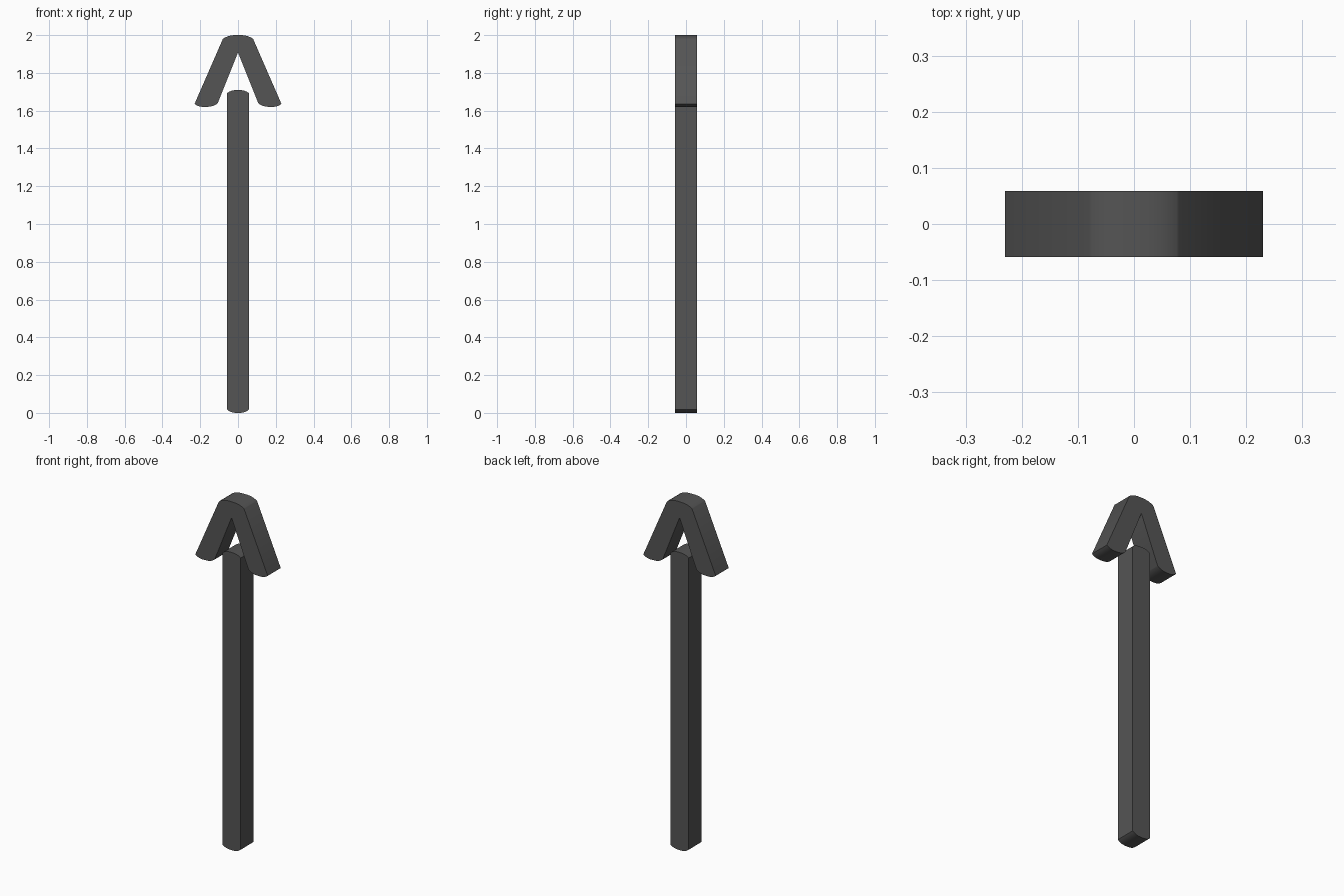
import bpy, bmesh, math

if "Cube" in bpy.data.objects:
    bpy.data.objects.remove(bpy.data.objects["Cube"])

HALF_DEPTH = 0.059


def cap(a, b, bulge):
    """Softly rounded end from point a to point b, bulging in z."""
    pts = []
    n = 10
    for i in range(n + 1):
        c = math.cos(math.pi * i / n)
        s = (1 - c) / 2
        pts.append((a[0] + (b[0] - a[0]) * s,
                    a[1] + (b[1] - a[1]) * s + bulge * (1 - abs(c) ** 3)))
    return pts


def extrude_profile(name, profile):
    """Extrude an xz outline evenly about y = 0."""
    bm = bmesh.new()
    face = bm.faces.new([bm.verts.new((x, -HALF_DEPTH, z)) for x, z in profile])
    ext = bmesh.ops.extrude_face_region(bm, geom=[face], use_keep_orig=True)
    for v in ext["geom"]:
        if isinstance(v, bmesh.types.BMVert):
            v.co.y = HALF_DEPTH
    bmesh.ops.recalc_face_normals(bm, faces=bm.faces[:])
    mesh = bpy.data.meshes.new(name)
    bm.to_mesh(mesh)
    bm.free()
    obj = bpy.data.objects.new(name, mesh)
    bpy.context.collection.objects.link(obj)
    bpy.ops.object.select_all(action='DESELECT')
    obj.select_set(True)
    bpy.context.view_layer.objects.active = obj
    bpy.ops.object.shade_smooth_by_angle(angle=math.radians(40))
    mat = bpy.data.materials.get("dark_grey") or bpy.data.materials.new("dark_grey")
    mat.diffuse_color = (0.09, 0.09, 0.09, 1)
    mat.use_nodes = True
    mat.node_tree.nodes["Principled BSDF"].inputs["Base Color"].default_value = mat.diffuse_color
    mesh.materials.append(mat)
    return obj


# Upright shaft with softly rounded ends
w = 0.058
extrude_profile("shaft", cap((-w, 0.018), (w, 0.018), -0.018)
                + cap((w, 1.692), (-w, 1.692), 0.017))

# Chevron arrow head: right foot, top, mirrored left foot, inner notch
foot = cap((0.107, 1.64), (0.23, 1.636), -0.018)
top = cap((0.08, 1.98), (-0.08, 1.98), 0.02)
left_foot = [(-x, z) for x, z in reversed(foot)]
extrude_profile("arrow_head", foot + top + left_foot + [(0.0, 1.908)])
